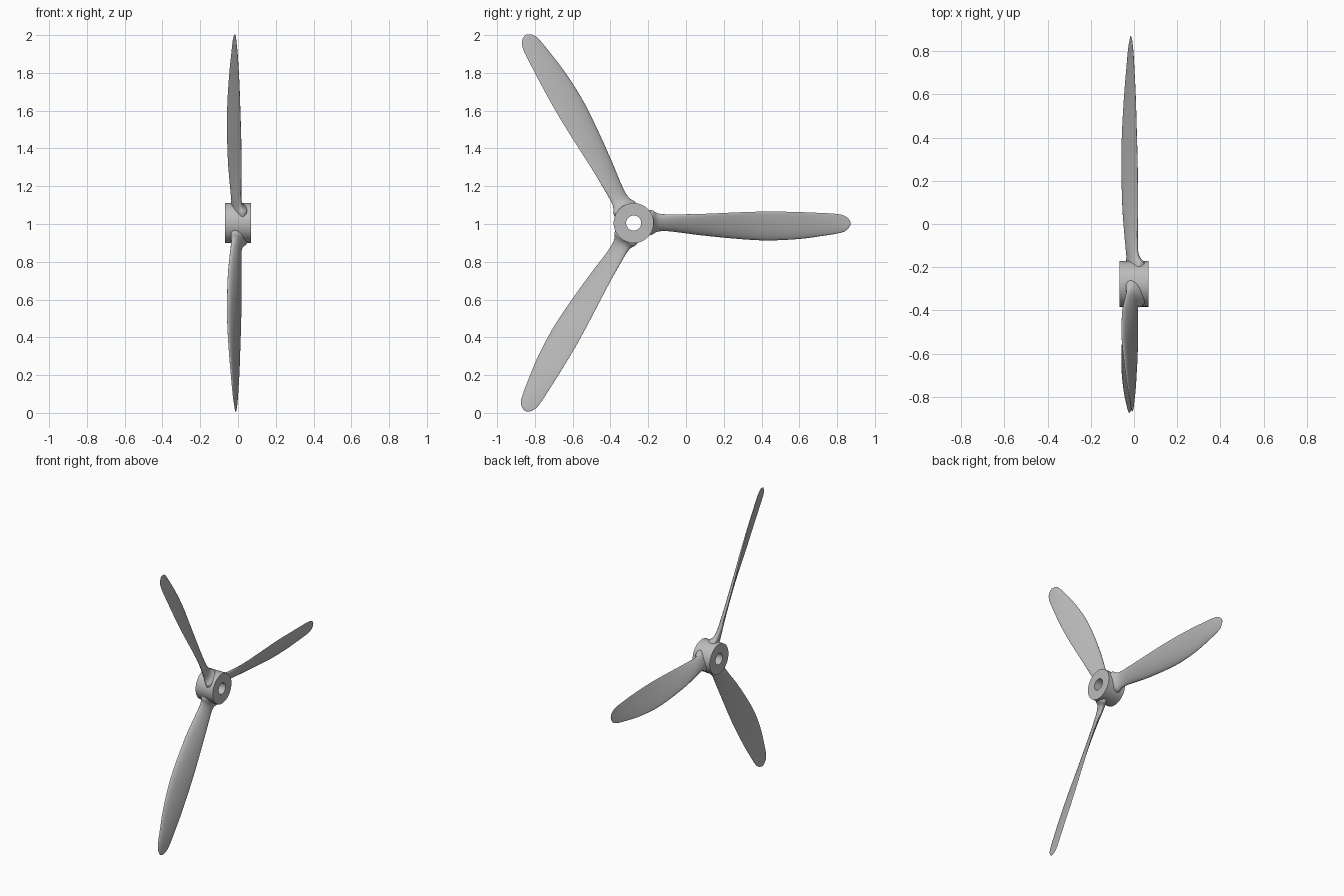
import bpy, bmesh, math
from mathutils import Vector, Matrix

cube = bpy.data.objects.get("Cube")
if cube:
    bpy.data.objects.remove(cube, do_unlink=True)

CENTRE = Vector((0, -0.277, 1.005))

grey = bpy.data.materials.new("light grey metal")
grey.use_nodes = True
colour = (0.5, 0.5, 0.5, 1)
grey.diffuse_color = colour
grey.node_tree.nodes["Principled BSDF"].inputs["Base Color"].default_value = colour


def finish(bm, name, angle):
    bmesh.ops.recalc_face_normals(bm, faces=bm.faces)
    mesh = bpy.data.meshes.new(name)
    bm.to_mesh(mesh)
    bm.free()
    mesh.materials.append(grey)
    obj = bpy.data.objects.new(name, mesh)
    bpy.context.collection.objects.link(obj)
    bpy.ops.object.select_all(action="DESELECT")
    obj.select_set(True)
    bpy.context.view_layer.objects.active = obj
    bpy.ops.object.shade_smooth_by_angle(angle=math.radians(angle))
    return obj


def bridge(bm, rings):
    for a, b in zip(rings, rings[1:]):
        n = len(a)
        for i in range(n):
            j = (i + 1) % n
            bm.faces.new((a[i], a[j], b[j], b[i]))


# Hub: a bored cylinder along x
def make_hub():
    bm = bmesh.new()
    outer, bore, half, n = 0.106, 0.04, 0.068, 64
    rings = []
    for r, x in ((outer, -half), (outer, half), (bore, half), (bore, -half)):
        rings.append([bm.verts.new((x, r * math.cos(math.tau * i / n),
                                    r * math.sin(math.tau * i / n))) for i in range(n)])
    bridge(bm, rings + rings[:1])
    finish(bm, "hub", 40).location = CENTRE


# Blade stations: radius, low edge (z, x), high edge (z, x), front and back bulge
STATIONS = [
    (0.07, -0.066, -0.030, 0.070, 0.030, 0.050, 0.032),
    (0.10, -0.058, -0.028, 0.066, 0.030, 0.042, 0.028),
    (0.115, -0.049, -0.028, 0.056, 0.022, 0.031, 0.024),
    (0.13, -0.044, -0.029, 0.050, 0.016, 0.024, 0.021),
    (0.16, -0.041, -0.034, 0.046, 0.013, 0.020, 0.017),
    (0.22, -0.046, -0.042, 0.046, 0.015, 0.018, 0.012),
    (0.35, -0.063, -0.053, 0.048, 0.018, 0.016, 0.007),
    (0.56, -0.084, -0.058, 0.057, 0.016, 0.015, 0.005),
    (0.71, -0.092, -0.055, 0.061, 0.012, 0.014, 0.004),
    (0.88, -0.084, -0.045, 0.058, 0.007, 0.011, 0.003),
    (1.00, -0.068, -0.035, 0.053, 0.001, 0.009, 0.003),
    (1.07, -0.057, -0.029, 0.049, -0.003, 0.007, 0.002),
    (1.11, -0.047, -0.024, 0.041, -0.007, 0.005, 0.002),
    (1.135, -0.031, -0.019, 0.026, -0.010, 0.003, 0.001),
    (1.148, -0.009, -0.016, 0.006, -0.014, 0.001, 0.001),
]


# Smooth interpolation between stations
def loft(stations, steps=4):
    for k in range(len(stations) - 1):
        a, b = stations[k], stations[k + 1]
        before = stations[max(k - 1, 0)]
        after = stations[min(k + 2, len(stations) - 1)]
        for s in range(steps):
            t = s / steps
            span = b[0] - a[0]
            row = [a[0] + span * t]
            for p, q, u, v in zip(before[1:], a[1:], b[1:], after[1:]):
                m0 = (u - p) / (b[0] - before[0]) * span
                m1 = (v - q) / (after[0] - a[0]) * span
                row.append((2 * t**3 - 3 * t**2 + 1) * q + (t**3 - 2 * t**2 + t) * m0
                           + (3 * t**2 - 2 * t**3) * u + (t**3 - t**2) * m1)
            yield row
    yield stations[-1]


# Blade: rounded aerofoil sections, thicker towards the low edge
def make_blade(name, angle):
    bm = bmesh.new()
    rings, n = [], 32
    for r, zlo, xlo, zhi, xhi, front, back in loft(STATIONS):
        low, high = Vector((xlo, r, zlo)), Vector((xhi, r, zhi))
        chord = high - low
        normal = Vector((chord.z, 0, -chord.x)).normalized()
        thin = min(1, max(0, (r - 0.13) / 0.3))
        ring = []
        for i in range(n):
            a = math.tau * i / n
            c, s = math.cos(a), math.sin(a)
            bulge = (front if s > 0 else back) * s * (1 - 0.35 * thin * c)
            ring.append(bm.verts.new(low + chord * (0.5 + 0.5 * c) + normal * bulge))
        rings.append(ring)
    bridge(bm, rings)
    bm.faces.new(rings[0])
    bm.faces.new(rings[-1])
    bm.transform(Matrix.Rotation(angle, 4, "X"))
    finish(bm, name, 60).location = CENTRE


make_hub()
for i, side in enumerate(("rear", "upper", "lower")):
    make_blade(side + "_blade", math.tau * i / 3)
